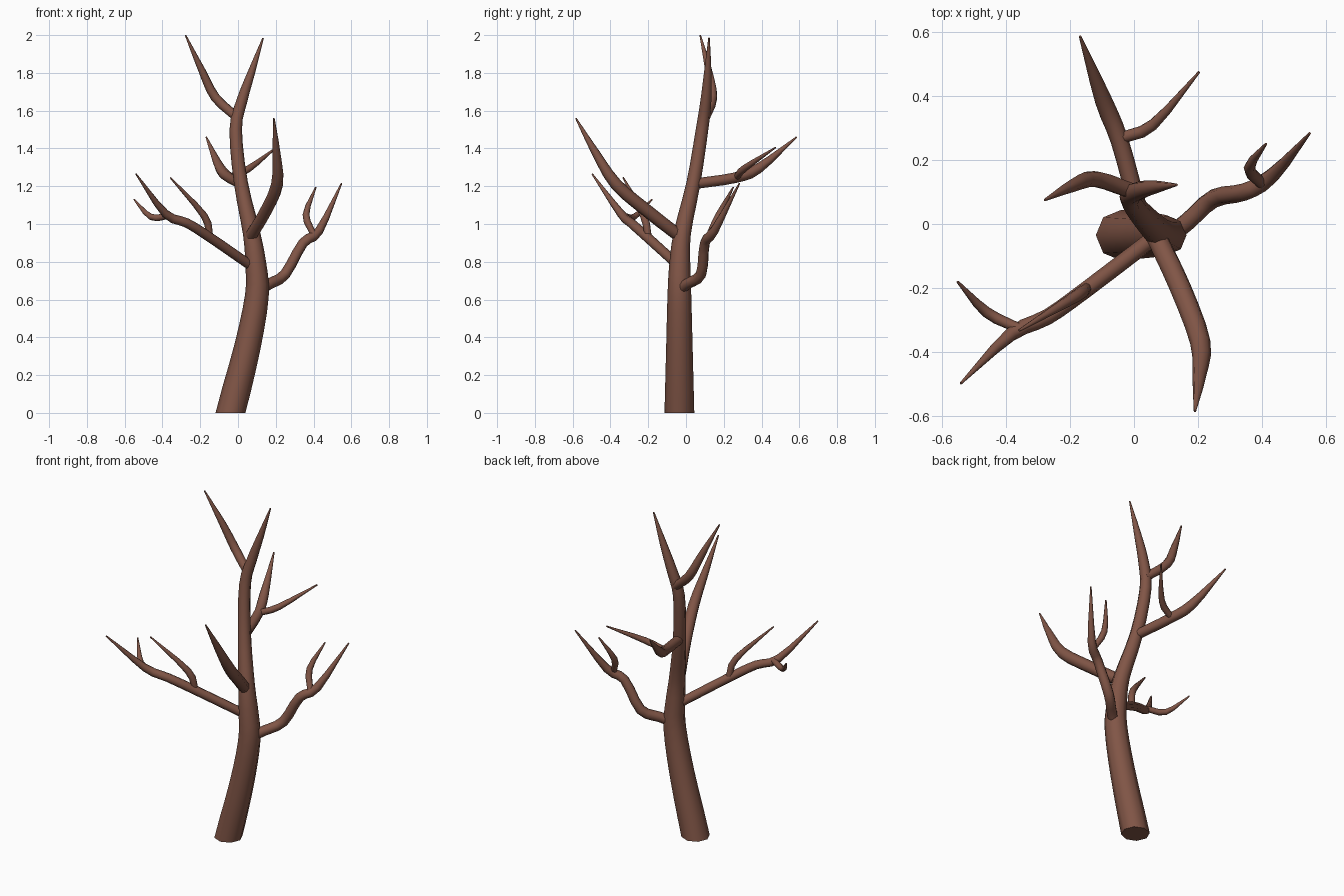
import bpy, bmesh, math
from mathutils import Vector

if "Cube" in bpy.data.objects:
    bpy.data.objects.remove(bpy.data.objects["Cube"])

SIDES = 8
bark = bpy.data.materials.new("bark brown")
bark.diffuse_color = (0.22, 0.092, 0.062, 1)
bark.use_nodes = True
bark.node_tree.nodes["Principled BSDF"].inputs["Base Color"].default_value = bark.diffuse_color


def smooth_path(pts, steps=3):
    """Catmull-Rom through (x, y, z, radius) points."""
    p = [Vector(q) for q in pts]
    p = [2 * p[0] - p[1]] + p + [2 * p[-1] - p[-2]]
    out = []
    for i in range(1, len(p) - 2):
        a, b, c, d = p[i - 1:i + 3]
        for s in range(steps):
            t = s / steps
            out.append(0.5 * (2 * b + (c - a) * t + (2 * a - 5 * b + 4 * c - d) * t * t
                              + (3 * b - a - 3 * c + d) * t ** 3))
    return out + [p[-2]]


def limb(name, pts, flat_base=False):
    """Tapered tube swept along the path, closed at both ends."""
    path = smooth_path(pts)
    pos = [q.to_3d() for q in path]
    bm = bmesh.new()
    rings = []
    side = None
    for i, q in enumerate(path):
        tan = (pos[min(i + 1, len(pos) - 1)] - pos[max(i - 1, 0)]).normalized()
        if flat_base and i == 0:
            tan = Vector((0, 0, 1))
        if side is None:
            side = Vector((1, 0, 0)) if abs(tan.x) < 0.8 else Vector((0, 1, 0))
        side = (side - tan * side.dot(tan)).normalized()
        up = tan.cross(side)
        rings.append([bm.verts.new(pos[i] + q[3] * (
            side * math.cos(k * math.tau / SIDES) + up * math.sin(k * math.tau / SIDES)))
            for k in range(SIDES)])
    for a, b in zip(rings, rings[1:]):
        for k in range(SIDES):
            n = (k + 1) % SIDES
            bm.faces.new((a[k], a[n], b[n], b[k]))
    bm.faces.new(rings[0][::-1])
    bm.faces.new(rings[-1])
    for f in bm.faces:
        f.smooth = len(f.verts) == 4
    me = bpy.data.meshes.new(name)
    bm.to_mesh(me)
    bm.free()
    me.materials.append(bark)
    ob = bpy.data.objects.new(name, me)
    bpy.context.collection.objects.link(ob)


# Trunk, running up into the right-hand top fork
limb("trunk", [(-.04, -.035, 0, .079), (.05, -.035, .35, .07), (.1, -.035, .62, .063),
               (.095, -.033, .78, .056), (.072, -.02, .95, .046), (.015, .04, 1.22, .037),
               (-.012, .085, 1.5, .033), (.02, .105, 1.65, .029), (.07, .115, 1.8, .02),
               (.133, .122, 1.985, .004)], True)
limb("top_left_fork", [(0, .1, 1.56, .025), (-.12, .14, 1.67, .026), (-.19, .12, 1.81, .02),
                       (-.278, .075, 2.0, .004)])

# Right branch and twig
limb("right_branch", [(.12, -.03, .655, .029), (.17, .01, .685, .029), (.25, .08, .735, .029),
                      (.345, .1, .9, .027), (.43, .15, .965, .024), (.548, .283, 1.215, .004)])
limb("right_twig", [(.4, .125, .945, .017), (.36, .175, 1.05, .018), (.412, .25, 1.195, .004)])

# Left branch and twigs
limb("left_branch", [(.06, -.045, .785, .026), (-.15, -.205, .93, .026), (-.27, -.29, 1.005, .025),
                     (-.385, -.345, 1.055, .022), (-.54, -.497, 1.265, .004)])
limb("left_upper_twig", [(-.15, -.2, .935, .018), (-.18, -.225, 1.045, .019),
                         (-.358, -.332, 1.245, .004)])
limb("left_outer_twig", [(-.36, -.325, 1.045, .016), (-.46, -.275, 1.037, .017),
                         (-.55, -.18, 1.13, .004)])

# Front branch
limb("front_branch", [(.07, -.04, .94, .033), (.145, -.2, 1.065, .034), (.207, -.37, 1.21, .032),
                      (.203, -.48, 1.38, .021), (.19, -.583, 1.56, .004)])

# Back branch and twig
limb("back_branch", [(.01, .06, 1.215, .028), (-.045, .26, 1.245, .028), (-.095, .385, 1.295, .027),
                     (-.168, .585, 1.46, .004)])
limb("back_twig", [(-.035, .27, 1.25, .018), (.06, .31, 1.295, .018), (.203, .474, 1.405, .004)])
